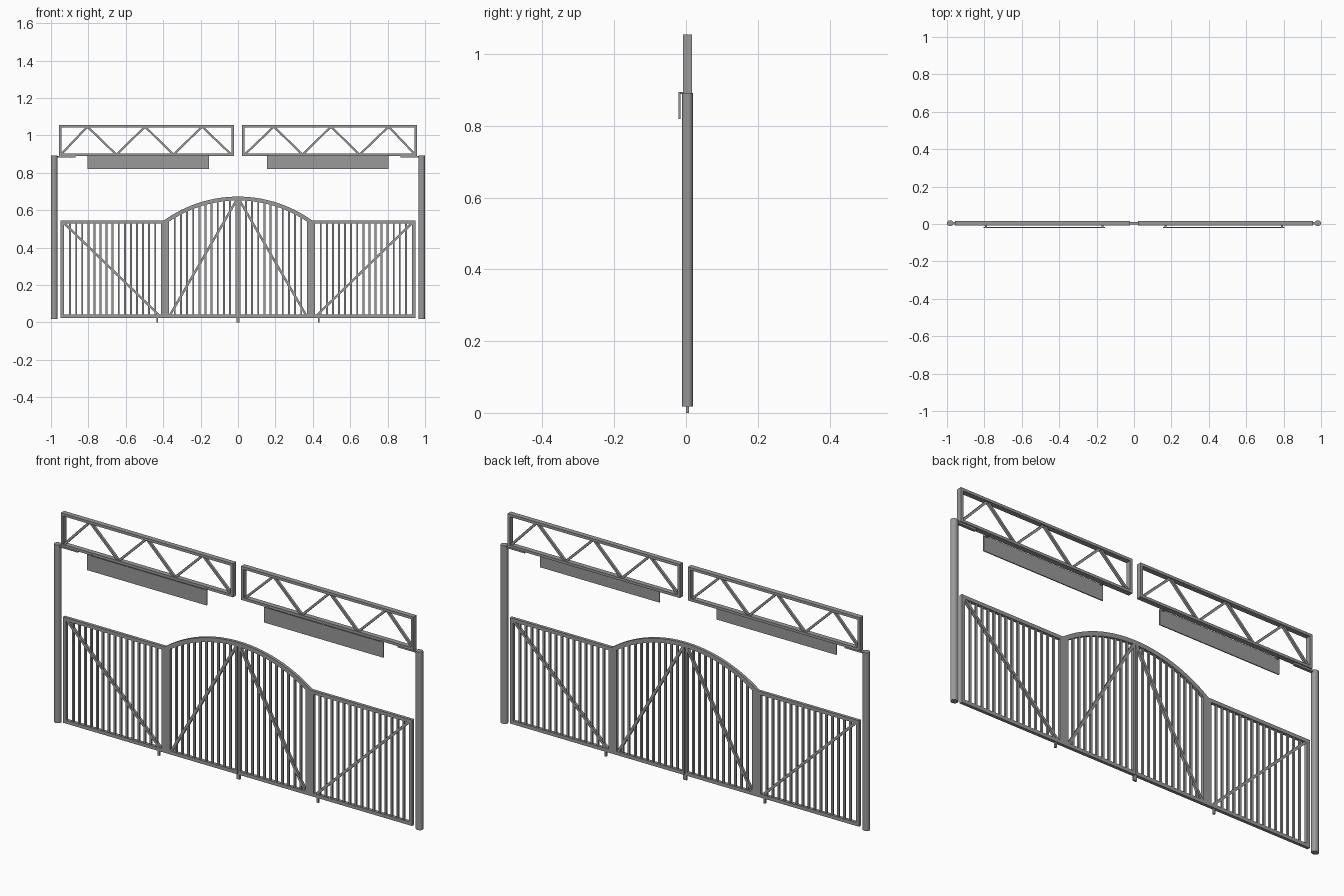
import bpy, bmesh, math
from mathutils import Vector, Matrix

if "Cube" in bpy.data.objects:
    bpy.data.objects.remove(bpy.data.objects["Cube"])

steel = bpy.data.materials.new("grey steel")
steel.use_nodes = True
grey = (0.32, 0.32, 0.32, 1)
steel.diffuse_color = grey
steel.node_tree.nodes["Principled BSDF"].inputs["Base Color"].default_value = grey

MID = 0.0045      # depth plane shared by posts, trusses and gates
BASE, TOP = 0.025, 0.545
APEX, RADIUS = 0.673, 0.68


def finish(name, bm):
    mesh = bpy.data.meshes.new(name)
    bmesh.ops.recalc_face_normals(bm, faces=bm.faces)
    bm.to_mesh(mesh)
    bm.free()
    mesh.materials.append(steel)
    obj = bpy.data.objects.new(name, mesh)
    bpy.context.collection.objects.link(obj)
    return obj


def strips(name, runs, width, depth, y=MID):
    """Square tubes between pairs of (x, z) points, joined into one part."""
    bm = bmesh.new()
    for a, b in runs:
        a, b = Vector((a[0], y, a[1])), Vector((b[0], y, b[1]))
        d = b - a
        mat = (Matrix.Translation((a + b) / 2)
               @ Matrix.Rotation(-math.atan2(d.z, d.x), 4, 'Y')
               @ Matrix.Diagonal((d.length, depth, width, 1)))
        bmesh.ops.create_cube(bm, size=1, matrix=mat)
    return finish(name, bm)


def frame_runs(x0, x1, z0, z1, w):
    """Four centre lines of a rectangular frame given its outer size."""
    h = w / 2
    return [((x0, z0 + h), (x1, z0 + h)), ((x0, z1 - h), (x1, z1 - h)),
            ((x0 + h, z0 + w), (x0 + h, z1 - w)),
            ((x1 - h, z0 + w), (x1 - h, z1 - w))]


def arch_z(x, radius=RADIUS):
    return APEX - RADIUS + math.sqrt(radius * radius - x * x)


def arch(name, side, x_end, thick, depth, steps=16):
    bm = bmesh.new()
    last = None
    for i in range(steps + 1):
        x = x_end * i / steps
        ring = [bm.verts.new((side * x, MID + dy, z))
                for dy, z in ((-depth / 2, arch_z(x)), (depth / 2, arch_z(x)),
                              (depth / 2, arch_z(x, RADIUS - thick)),
                              (-depth / 2, arch_z(x, RADIUS - thick)))]
        if last:
            for k in range(4):
                n = (k + 1) % 4
                bm.faces.new((last[k], last[n], ring[n], ring[k]))
        else:
            bm.faces.new(ring)
        last = ring
    bm.faces.new(last)
    return finish(name, bm)


def post(name, x):
    bm = bmesh.new()
    low, high = 0.018, 0.892
    mat = (Matrix.Translation((x, MID, (low + high) / 2))
           @ Matrix.Diagonal((0.0175, 0.0155, 1, 1)))
    bmesh.ops.create_cone(bm, cap_ends=True, segments=24, radius1=1, radius2=1,
                          depth=high - low, matrix=mat)
    obj = finish(name, bm)
    bpy.ops.object.select_all(action='DESELECT')
    obj.select_set(True)
    bpy.context.view_layer.objects.active = obj
    bpy.ops.object.shade_smooth_by_angle()


for side, label in ((1, "left"), (-1, "right")):
    def flip(runs):
        return [((side * a[0], a[1]), (side * b[0], b[1])) for a, b in runs]

    post(label + "_post", side * 0.9825)

    # Overhead truss with zigzag bracing
    strips(label + "_truss_frame", flip(frame_runs(0.022, 0.957, 0.89, 1.055, 0.013)),
           0.013, 0.025)
    nodes = [(x, 0.897 if i % 2 == 0 else 1.047) for i, x in
             enumerate((0.035, 0.192, 0.345, 0.497, 0.65, 0.805, 0.948))]
    strips(label + "_truss_braces", flip(list(zip(nodes, nodes[1:]))), 0.011, 0.012)
    strips(label + "_truss_bracket", flip([((0.868, 0.886), (0.966, 0.886))]), 0.01, 0.015)

    # Hanging panel in front of the truss, on two small hooks
    strips(label + "_panel", flip([((0.155, 0.857), (0.805, 0.857))]), 0.075, 0.005, -0.0185)
    strips(label + "_panel_hooks", flip([((x, 0.892), (x + 0.012, 0.892)) for x in (0.163, 0.785)]),
           0.006, 0.022, -0.01)

    # Outer gate leaf
    strips(label + "_outer_frame", flip(frame_runs(0.39, 0.948, BASE, TOP, 0.017)), 0.017, 0.015)
    outer_bars = [0.41 + 0.0325 * i for i in range(1, 16)]
    strips(label + "_outer_bars", flip([((x, BASE + 0.01), (x, TOP - 0.01)) for x in outer_bars]),
           0.01, 0.009)
    strips(label + "_outer_brace", flip([((0.42, 0.037), (0.932, 0.533))]), 0.012, 0.013)

    # Inner gate leaf with arched top
    strips(label + "_inner_sill", flip([((0.002, BASE + 0.0085), (0.39, BASE + 0.0085))]), 0.017, 0.015)
    strips(label + "_hinge_stile", flip([((0.39, BASE), (0.39, TOP))]), 0.044, 0.015)
    strips(label + "_meeting_stile", flip([((0.0075, BASE), (0.0075, APEX - 0.01))]), 0.011, 0.015)
    inner_bars = [0.01 + 0.0328 * i for i in range(1, 11)]
    strips(label + "_inner_bars", flip([((x, BASE + 0.01), (x, arch_z(x) - 0.012)) for x in inner_bars]),
           0.01, 0.009)
    strips(label + "_inner_brace", flip([((0.365, 0.037), (0.01, 0.65))]), 0.012, 0.013)
    arch(label + "_arch", side, 0.398, 0.021, 0.015)

    # Drop bolt under the outer leaf
    strips(label + "_drop_bolt", flip([((0.432, 0), (0.432, 0.03))]), 0.009, 0.009)

strips("centre_drop_bolt", [((0, 0), (0, 0.03))], 0.018, 0.009)
